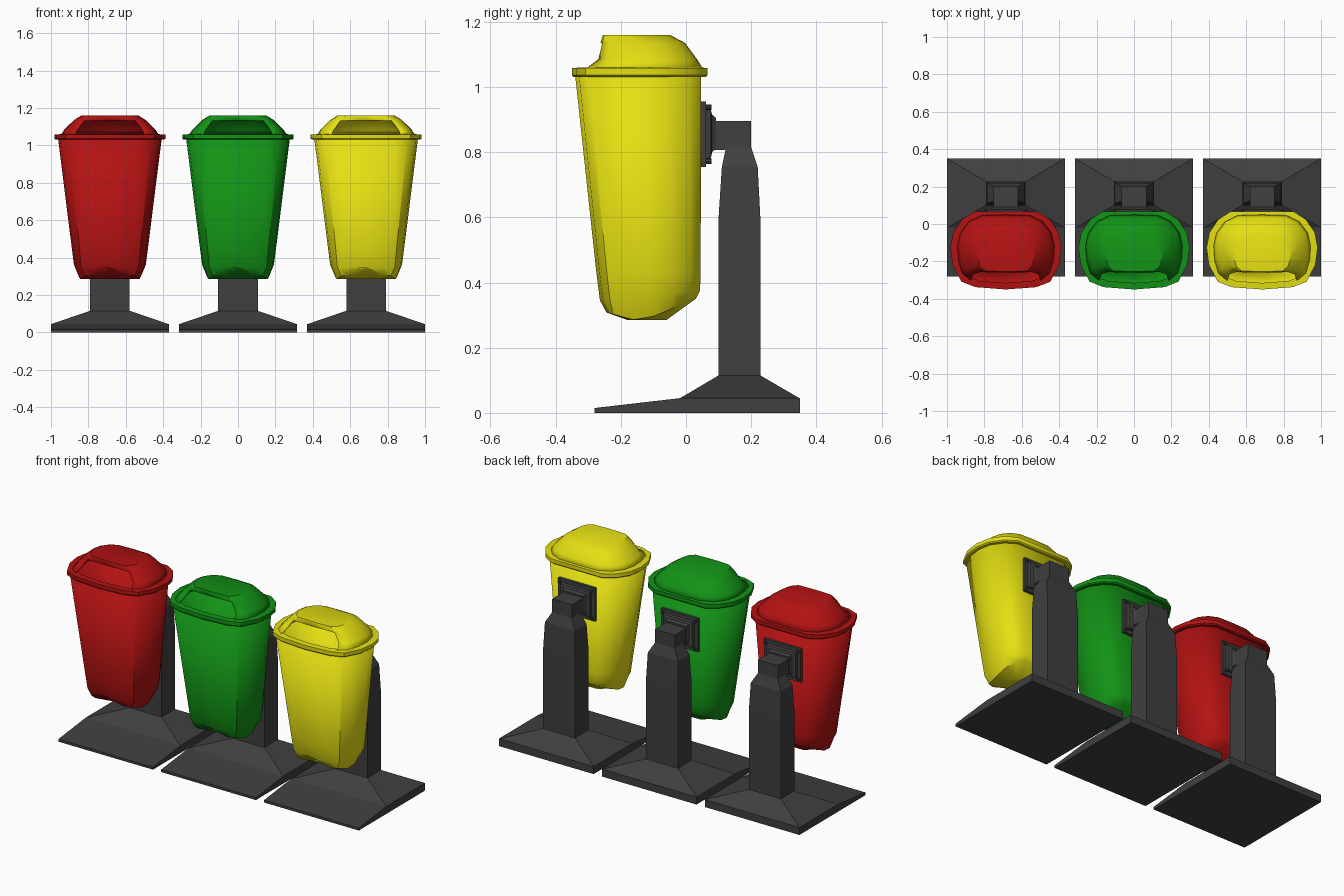
import bpy, bmesh, math

if "Cube" in bpy.data.objects:
    bpy.data.objects.remove(bpy.data.objects["Cube"])

# Half outlines from back centre to front centre: (fraction of half width, fraction of depth)
BODY = [(0, 0), (.57, 0), (.79, .1), (.95, .27), (1, .46), (.96, .68), (.8, .9), (.55, .97), (0, 1)]
LID = [(0, 0), (.5, .01), (.76, .1), (.94, .27), (1, .46), (.98, .68), (.9, .87), (.72, .98), (0, 1)]


def outline(half, w, front, back, zf):
    """Mirrored ring of points; zf is a height or a function of (u, v)."""
    full = half + [(-u, v) for u, v in half[-2:0:-1]]
    return [(u * w, back + (front - back) * v, zf(u, v) if callable(zf) else zf) for u, v in full]


def rect(w, y0, y1, z):
    return [(-w, y0, z), (w, y0, z), (w, y1, z), (-w, y1, z)]


def rect_y(w, z0, z1, y):
    return [(-w, y, z0), (w, y, z0), (w, y, z1), (-w, y, z1)]


def material(name, rgb):
    m = bpy.data.materials.new(name)
    m.diffuse_color = (*rgb, 1)
    m.use_nodes = True
    m.node_tree.nodes["Principled BSDF"].inputs["Base Color"].default_value = m.diffuse_color
    return m


def loft(name, rings, x, mat, caps=(True, True), closed=False, skip=(), smooth=None, thick=0):
    """Skin a list of equal-length rings."""
    bm = bmesh.new()
    vs = [[bm.verts.new(p) for p in r] for r in rings]
    n, k = len(rings[0]), len(rings)
    for i in range(k if closed else k - 1):
        a, b = vs[i], vs[(i + 1) % k]
        for j in range(n):
            if (i, j) not in skip:
                bm.faces.new((a[j], a[(j + 1) % n], b[(j + 1) % n], b[j]))
    if caps[0]:
        bm.faces.new(vs[0])
    if caps[1]:
        bm.faces.new(vs[-1])
    bmesh.ops.recalc_face_normals(bm, faces=bm.faces)
    me = bpy.data.meshes.new(name)
    bm.to_mesh(me)
    bm.free()
    me.materials.append(mat)
    ob = bpy.data.objects.new(name, me)
    ob.location.x = x
    bpy.context.collection.objects.link(ob)
    if smooth:
        bpy.ops.object.select_all(action='DESELECT')
        bpy.context.view_layer.objects.active = ob
        ob.select_set(True)
        bpy.ops.object.shade_smooth_by_angle(angle=math.radians(smooth))
    if thick:
        s = ob.modifiers.new("wall", 'SOLIDIFY')
        s.thickness, s.offset = thick, -1
    return ob


def bottom_z(u, v):
    """Underside: lowest in the middle, arched up at front centre."""
    if v == 1:
        return .345
    return .35 - .07 * v / .6 if v < .6 else .28 + .03 * (v - .6) / .4


def bin_unit(tag, x, mat, grey):
    # Hollow tapered bin
    body = [outline(BODY, .09, -.18, -.06, .285),
            outline(BODY, .165, -.252, .03, bottom_z),
            outline(BODY, .192, -.264, .043, lambda u, v: .375 - .03 * v),
            outline(BODY, .201, -.275, .045, .43),
            outline(BODY, .277, -.34, .046, 1.035)]
    loft(tag + "_bin_body", body, x, mat, caps=(True, False), smooth=35, thick=.008)

    # Rim collar
    rim = [outline(BODY, w, f, b, z) for w, f, b, z in (
        (.29, -.345, .06, 1.03), (.297, -.35, .066, 1.036), (.297, -.35, .066, 1.058),
        (.255, -.315, .04, 1.06), (.255, -.315, .04, 1.03))]
    loft(tag + "_rim", rim, x, mat, caps=(False, False), closed=True, smooth=35)

    # Hooded lid with the front opening left out
    lid = [outline(LID, w, f, b, z) for w, f, b, z in (
        (.262, -.315, .052, 1.056), (.243, -.275, .034, 1.085),
        (.192, -.262, -.003, 1.135), (.152, -.255, -.05, 1.16))]
    gap = [(i, j) for i in (0, 1) for j in (7, 8)]
    loft(tag + "_lid", lid, x, mat, caps=(False, True), skip=gap, smooth=30, thick=.008)

    # Foot: wedge plate rising to the post
    bm_pts = [(-.28, 0, .015), (-.02, 0, .045), (.35, 0, .045)]
    plate = [[(sx, -.28, 0), (sx, .35, 0)] + [(sx, y, z) for y, _, z in bm_pts[::-1]]
             for sx in (-.315, .315)]
    loft(tag + "_foot_plate", plate, x, grey)
    loft(tag + "_foot_slope", [rect(.315, -.02, .35, .044), rect(.107, .1, .228, .115)], x, grey)

    # Post with tapered shoulder
    post = [rect(.106, .1, .228, .1), rect(.106, .1, .228, .6),
            rect(.1, .11, .22, .755), rect(.066, .123, .2, .815)]
    loft(tag + "_post", post, x, grey)

    # Bracket: neck block, stepped frustum, wall plate and bolts
    loft(tag + "_neck", [rect(.066, .085, .2, .807), rect(.066, .085, .2, .895)], x, grey)
    loft(tag + "_bracket_plate", [rect_y(.122, .755, .955, .04), rect_y(.122, .755, .955, .062)], x, grey)
    loft(tag + "_bracket_step", [rect_y(.1, .775, .935, .06), rect_y(.096, .78, .93, .076),
                                 rect_y(.075, .8, .915, .08), rect_y(.068, .81, .905, .092)], x, grey)
    for sx in (-1, 1):
        for z in (.772, .938):
            ring = [[(sx * .108 + .008 * math.cos(a * math.pi / 4), y,
                      z + .008 * math.sin(a * math.pi / 4)) for a in range(8)] for y in (.06, .078)]
            loft(tag + "_bolt", ring, x, grey)


grey = material("dark_grey", (.05, .05, .05))
for tag, x, rgb in (("red", -.685, (.45, .006, .006)),
                    ("green", 0, (.006, .29, .008)),
                    ("yellow", .685, (.78, .74, .006))):
    bin_unit(tag, x, material(tag + "_plastic", rgb), grey)
